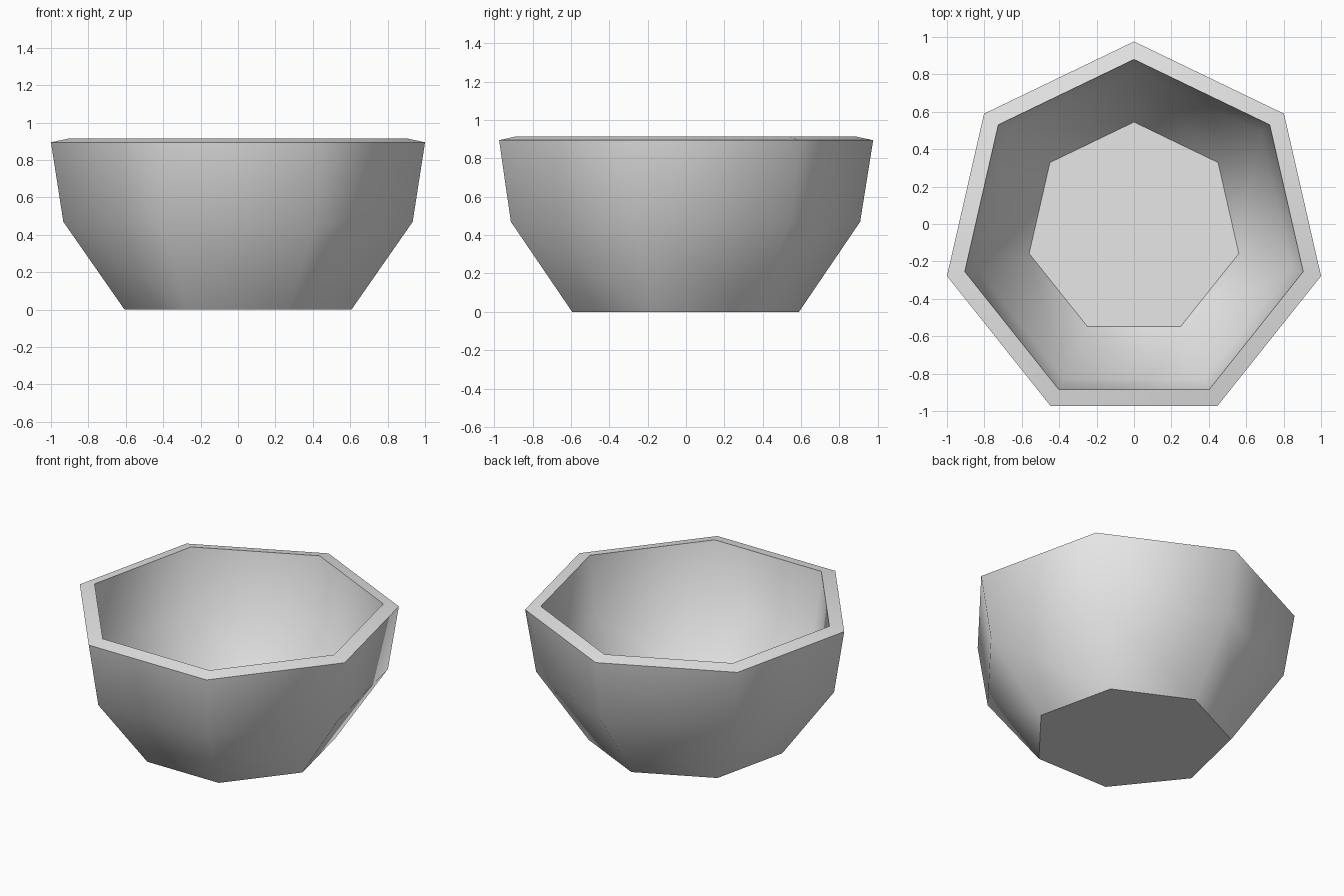
import bpy, bmesh, math

if "Cube" in bpy.data.objects:
    bpy.data.objects.remove(bpy.data.objects["Cube"])

SIDES = 7
# (radius, z, y centre) rings: outer base -> outer rim -> inner rim -> inner floor
RINGS = [
    (0.622, 0.0, -0.033),
    (0.958, 0.47, -0.05),
    (1.0257, 0.895, -0.05),
    (0.928, 0.915, -0.048),
    (0.866, 0.508, -0.048),
    (0.575, 0.088, -0.03),
]
SHARP_RINGS = (0, 2, 3, 5)

bm = bmesh.new()

# heptagon rings with one corner pointing to the back
rings = []
for r, z, cy in RINGS:
    rings.append([bm.verts.new((r * math.sin(math.tau * k / SIDES),
                                cy + r * math.cos(math.tau * k / SIDES), z))
                  for k in range(SIDES)])

# walls and rim
for a, b in zip(rings, rings[1:]):
    for k in range(SIDES):
        n = (k + 1) % SIDES
        bm.faces.new((a[k], a[n], b[n], b[k]))

# underside and inner floor
bm.faces.new(rings[0])
bm.faces.new(rings[-1])
bmesh.ops.recalc_face_normals(bm, faces=bm.faces)

# smooth walls, crisp rim and floor edges
for f in bm.faces:
    f.smooth = True
for i in SHARP_RINGS:
    for k in range(SIDES):
        bm.edges.get((rings[i][k], rings[i][(k + 1) % SIDES])).smooth = False

mesh = bpy.data.meshes.new("bowl")
bm.to_mesh(mesh)
bm.free()

mat = bpy.data.materials.new("light grey")
mat.diffuse_color = (0.8, 0.8, 0.8, 1)
mat.use_nodes = True
mat.node_tree.nodes["Principled BSDF"].inputs["Base Color"].default_value = mat.diffuse_color
mesh.materials.append(mat)
bowl = bpy.data.objects.new("bowl", mesh)
bpy.context.collection.objects.link(bowl)
